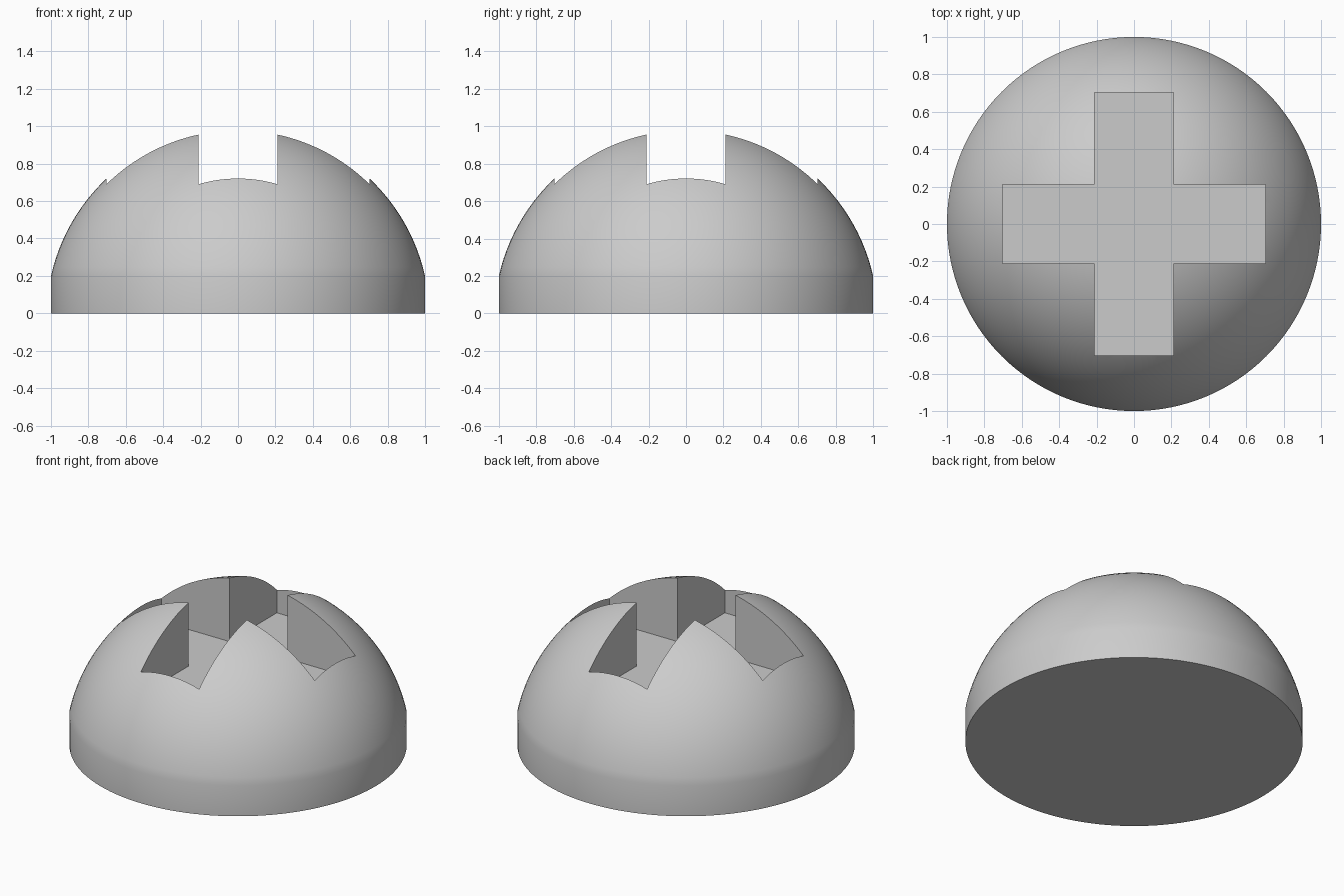
import bpy, bmesh, math

if "Cube" in bpy.data.objects:
    bpy.data.objects.remove(bpy.data.objects["Cube"])

RIM_Z, DOME_H = 0.2, 0.8                      # straight rim height, dome height
R = (1 + DOME_H ** 2) / (2 * DOME_H)          # sphere radius of the domed cap
CENTER_Z = RIM_Z + DOME_H - R
SLOT, ARM, FLOOR = 0.211, 0.703, 0.54         # slot half width, arm length, floor height
SEGMENTS, RINGS = 128, 28

metal = bpy.data.materials.new("grey_metal")
metal.diffuse_color = (0.6, 0.6, 0.6, 1)
metal.use_nodes = True
metal.node_tree.nodes["Principled BSDF"].inputs["Base Color"].default_value = metal.diffuse_color


def add_object(name, bm):
    bmesh.ops.recalc_face_normals(bm, faces=bm.faces)
    mesh = bpy.data.meshes.new(name)
    bm.to_mesh(mesh)
    bm.free()
    mesh.materials.append(metal)
    obj = bpy.data.objects.new(name, mesh)
    bpy.context.collection.objects.link(obj)
    return obj


# Domed head: revolved profile of short straight rim and spherical cap
edge_angle = math.asin(1 / R)
profile = [(1, 0)]
for i in range(RINGS):
    a = edge_angle * (1 - i / RINGS)
    profile.append((R * math.sin(a), CENTER_Z + R * math.cos(a)))
bm = bmesh.new()
rings = []
for r, z in profile:
    rings.append([bm.verts.new((r * math.cos(2 * math.pi * k / SEGMENTS),
                                r * math.sin(2 * math.pi * k / SEGMENTS), z))
                  for k in range(SEGMENTS)])
for low, high in zip(rings, rings[1:]):
    for k in range(SEGMENTS):
        n = (k + 1) % SEGMENTS
        bm.faces.new((low[k], low[n], high[n], high[k]))
apex = bm.verts.new((0, 0, RIM_Z + DOME_H))
for k in range(SEGMENTS):
    bm.faces.new((rings[-1][k], rings[-1][(k + 1) % SEGMENTS], apex))
bm.faces.new(rings[0][::-1])
head = add_object("screw_head", bm)

# Cross-shaped cutter: one arm outline turned four times, extruded upward
bm = bmesh.new()
outline = []
for turn in range(4):
    c, s = (1, 0, -1, 0)[turn], (0, 1, 0, -1)[turn]
    for x, y in ((ARM, -SLOT), (ARM, SLOT), (SLOT, SLOT)):
        outline.append(bm.verts.new((c * x - s * y, s * x + c * y, FLOOR)))
floor = bm.faces.new(outline)
top = bmesh.ops.extrude_face_region(bm, geom=[floor])["geom"]
bmesh.ops.translate(bm, vec=(0, 0, 0.8),
                    verts=[v for v in top if isinstance(v, bmesh.types.BMVert)])
cutter = add_object("cross_slot_cutter", bm)

# Cut the cross slot and shade with crisp slot edges
bpy.context.view_layer.objects.active = head
head.select_set(True)
cut = head.modifiers.new("cross_slot", 'BOOLEAN')
cut.operation = 'DIFFERENCE'
cut.solver = 'EXACT'
cut.object = cutter
bpy.ops.object.modifier_apply(modifier=cut.name)
bpy.data.objects.remove(cutter)
bpy.ops.object.shade_smooth_by_angle(angle=math.radians(30))
